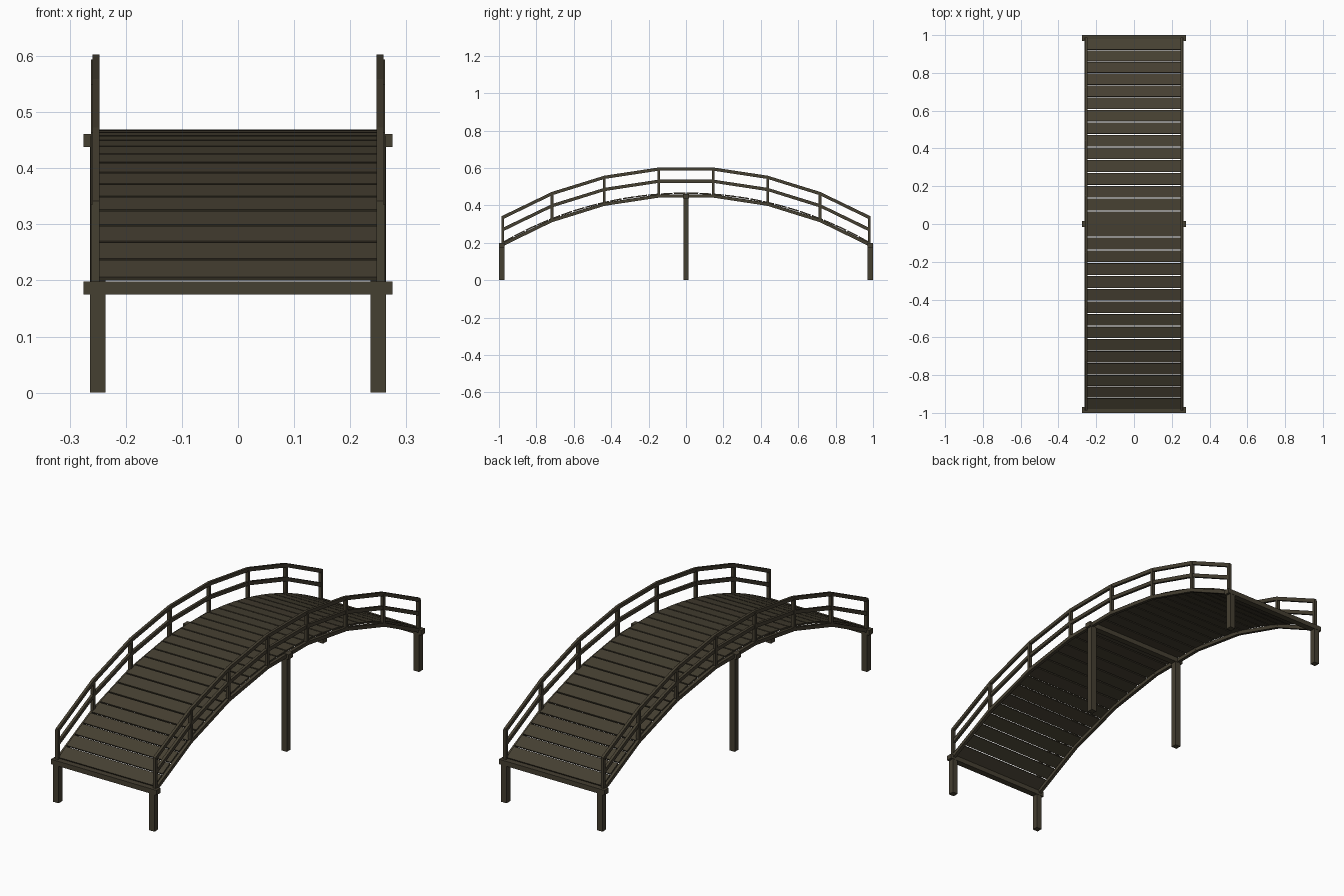
import bpy, bmesh, math
from mathutils import Matrix

if "Cube" in bpy.data.objects:
    bpy.data.objects.remove(bpy.data.objects["Cube"])

R = 1.95                       # arch radius
HALF = math.asin(0.98 / R)     # half angle of the arch
SEGS, PLANKS = 7, 30

def material(name, col):
    m = bpy.data.materials.new(name)
    m.diffuse_color = (*col, 1)
    m.use_nodes = True
    m.node_tree.nodes["Principled BSDF"].inputs["Base Color"].default_value = m.diffuse_color
    return m

wood = material("dark olive wood", (0.060, 0.050, 0.031))

def finish(name, bm):
    bmesh.ops.recalc_face_normals(bm, faces=bm.faces)
    me = bpy.data.meshes.new(name)
    bm.to_mesh(me)
    bm.free()
    me.materials.append(wood)
    ob = bpy.data.objects.new(name, me)
    bpy.context.collection.objects.link(ob)
    return ob

def box(bm, size, loc, tilt=0.0):
    mat = (Matrix.Translation(loc) @ Matrix.Rotation(tilt, 4, 'X')
           @ Matrix.Diagonal((*size, 1)))
    bmesh.ops.create_cube(bm, size=1, matrix=mat)

# arch nodes shared by stringers, posts and rails
step = 2 * HALF / SEGS
crest = R * math.cos(step / 2)
angles = [-HALF + i * step for i in range(SEGS + 1)]
nodes = [(R * math.sin(a), 0.450 + R * math.cos(a) - crest, a) for a in angles]

def arch_bar(name, x, width, thick, rise):
    """Bar following the arch nodes, lifted by rise."""
    bm = bmesh.new()
    rings = []
    for i, (y, z, a) in enumerate(nodes):
        h = thick / 2 / math.cos(a)
        if i in (0, SEGS):     # run past the end post, keeping the slope
            dy = math.copysign(0.007, y)
            z -= 0.007 * math.tan(HALF - step / 2)
            y += dy
        rings.append([bm.verts.new((x + sx * width / 2, y, z + rise + sz * h))
                      for sx, sz in ((-1, -1), (1, -1), (1, 1), (-1, 1))])
    for r, s in zip(rings, rings[1:]):
        for k in range(4):
            bm.faces.new((r[k], r[(k + 1) % 4], s[(k + 1) % 4], s[k]))
    bm.faces.new(rings[0])
    bm.faces.new(rings[-1])
    finish(name, bm)

# sides: stringer, two rails and railing posts
for side, s in (("left", -1), ("right", 1)):
    arch_bar(side + "_stringer", s * 0.255, 0.015, 0.017, 0.0)
    arch_bar(side + "_middle_rail", s * 0.2535, 0.0125, 0.017, 0.079)
    arch_bar(side + "_top_rail", s * 0.2535, 0.0125, 0.017, 0.144)
    bm = bmesh.new()
    for y, z, a in nodes:
        box(bm, (0.015, 0.014, 0.144), (s * 0.2545, y, z + 0.072))
    finish(side + "_railing_posts", bm)

# deck planks along the arch
bm = bmesh.new()
pitch = 2 * HALF / PLANKS
for i in range(PLANKS):
    a = -HALF + (i + 0.5) * pitch
    box(bm, (0.5, R * pitch - 0.006, 0.007),
        (0, R * math.sin(a), 0.465 + R * (math.cos(a) - 1)), -a)
finish("deck_planks", bm)

# trestles: cross beam on two legs at both ends and the middle
for name, y, bottom, top in (("front", -0.985, 0.175, 0.198),
                             ("middle", 0.0, 0.438, 0.461),
                             ("back", 0.985, 0.175, 0.198)):
    bm = bmesh.new()
    box(bm, (0.55, 0.03, top - bottom), (0, y, (top + bottom) / 2))
    finish(name + "_cross_beam", bm)
    bm = bmesh.new()
    for s in (-1, 1):
        box(bm, (0.028, 0.028, bottom), (s * 0.25, y, bottom / 2))
    finish(name + "_legs", bm)
